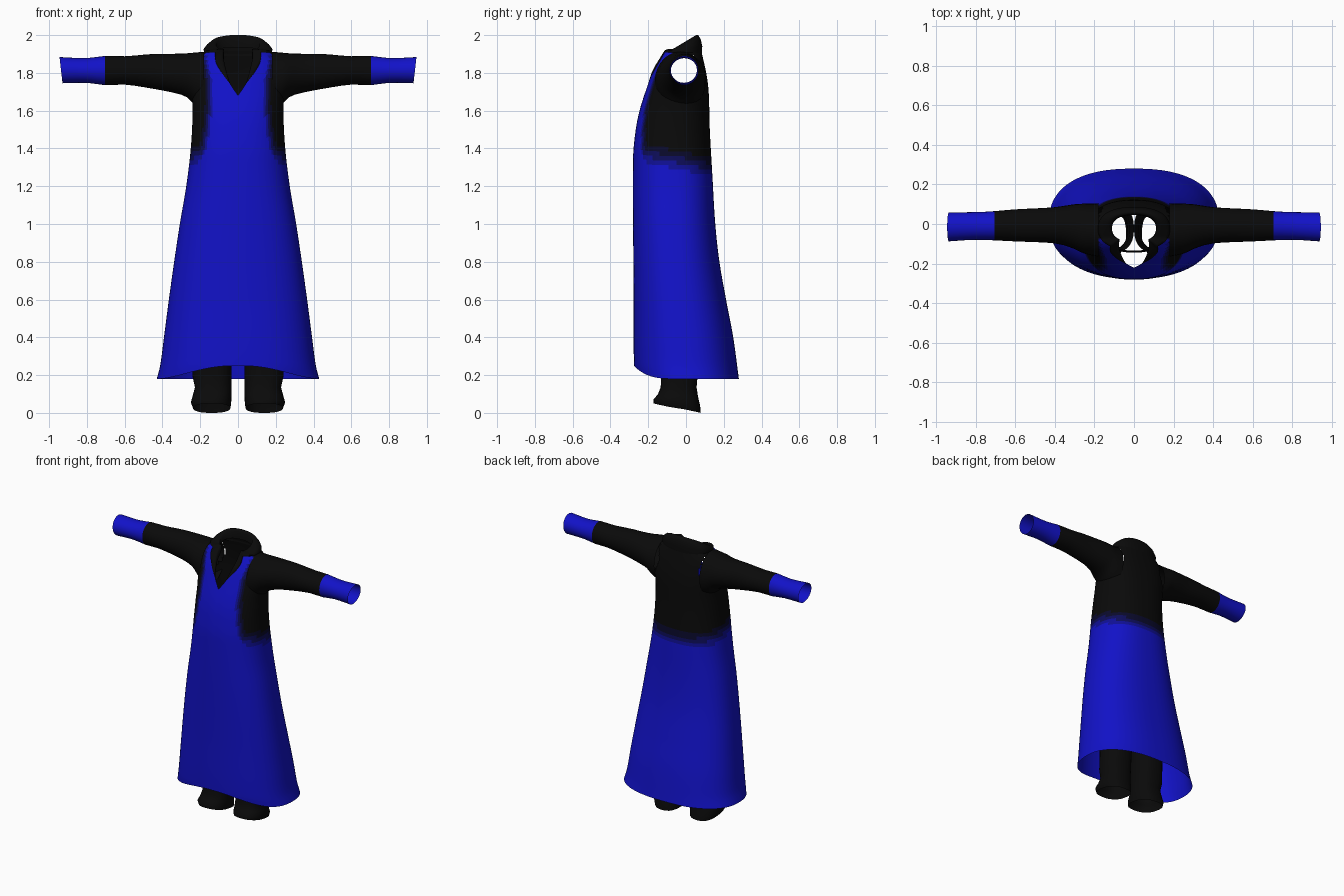
import bpy, bmesh, math

if "Cube" in bpy.data.objects:
    bpy.data.objects.remove(bpy.data.objects["Cube"])


def material(name, rgb):
    m = bpy.data.materials.new(name)
    m.diffuse_color = (*rgb, 1)
    m.use_nodes = True
    m.node_tree.nodes["Principled BSDF"].inputs["Base Color"].default_value = m.diffuse_color
    return m


# Fabric colours, ordered from black to full blue with the fade between
FABRIC = [material("black cloth", (0.003, 0.003, 0.003)),
          material("midnight blue", (0.003, 0.003, 0.025)),
          material("navy blue", (0.004, 0.004, 0.10)),
          material("deep blue", (0.005, 0.005, 0.30)),
          material("royal blue", (0.006, 0.006, 0.58))]
BLACK, BLUE = 0, 4


def curve(points, t):
    """Smooth interpolation through (t, value) pairs."""
    n = len(points)
    if t <= points[0][0]:
        return points[0][1]
    if t >= points[-1][0]:
        return points[-1][1]

    def slope(i):
        a, b = points[max(i - 1, 0)], points[min(i + 1, n - 1)]
        return (b[1] - a[1]) / (b[0] - a[0])
    for i in range(n - 1):
        (t0, v0), (t1, v1) = points[i], points[i + 1]
        if t <= t1:
            h = t1 - t0
            u = (t - t0) / h
            return ((2*u**3 - 3*u**2 + 1) * v0 + (u**3 - 2*u**2 + u) * h * slope(i)
                    + (3*u**2 - 2*u**3) * v1 + (u**3 - u**2) * h * slope(i + 1))


def loft(name, rings, paint=None, keep=None, angle=60):
    """Open tube through closed rings; paint picks the colour, keep filters faces."""
    bm = bmesh.new()
    rows = [[bm.verts.new(p) for p in ring] for ring in rings]
    n = len(rows[0])
    for a, b in zip(rows, rows[1:]):
        for i in range(n):
            j = (i + 1) % n
            bm.faces.new((a[i], a[j], b[j], b[i]))
    bmesh.ops.remove_doubles(bm, verts=bm.verts, dist=0.0002)
    bmesh.ops.recalc_face_normals(bm, faces=bm.faces)
    for f in list(bm.faces):
        c = f.calc_center_median()
        if keep and not keep(c):
            bm.faces.remove(f)
        else:
            f.material_index = paint(c) if paint else BLACK
    me = bpy.data.meshes.new(name)
    bm.to_mesh(me)
    bm.free()
    for m in FABRIC:
        me.materials.append(m)
    ob = bpy.data.objects.new(name, me)
    bpy.context.collection.objects.link(ob)
    bpy.context.view_layer.objects.active = ob
    ob.select_set(True)
    bpy.ops.object.shade_smooth_by_angle(angle=math.radians(angle))
    ob.select_set(False)
    return ob


def spow(v, e):
    return math.copysign(abs(v) ** e, v)


# Robe silhouette by height: half width, front depth and back depth
WIDTH = [(.18, .43), (.25, .412), (.4, .392), (.6, .366), (.8, .338), (1.0, .308),
         (1.2, .274), (1.4, .25), (1.6, .24), (1.7, .245), (1.8, .24), (1.86, .225),
         (1.89, .20), (1.92, .168)]
FRONT = [(.18, -.262), (.25, -.275), (.6, -.277), (1.35, -.28), (1.5, -.266), (1.6, -.246),
         (1.7, -.215), (1.8, -.18), (1.86, -.152), (1.92, -.125)]
BACK = [(.18, .28), (.4, .25), (.6, .212), (.8, .177), (1.0, .155), (1.25, .14),
        (1.5, .126), (1.7, .12), (1.8, .107), (1.92, .08)]
COLS, ROWS = 96, 72


def robe_point(th, z):
    w, f, b = curve(WIDTH, z), curve(FRONT, z), curve(BACK, z)
    mid = (f + b) / 2
    x = w * spow(math.cos(th), .84)
    y = mid + (b - f) / 2 * spow(math.sin(th), .84)
    return (x, y, z)


def hem(th):
    s = max(0, -math.sin(th))
    return .18 + .07 * s ** 4


def neckline(th):
    if math.sin(th) > 0:
        return 1.915
    return min(1.915, 1.68 + .36 * abs(math.cos(th)) ** .84)


def robe_paint(c):
    fade = (c.z - 1.265 + .2 * c.y) / .13
    if c.y < -.07:                       # blue front panel with rounded lower edge
        edge = curve([(1.3, .175), (1.45, .15), (1.6, .132), (1.75, .13), (1.9, .165)], c.z)
        side = (abs(c.x) - edge) / .05
        if fade < 1 and side < 1:
            fade = 1 - math.hypot(1 - fade, 1 - side)
        else:
            fade = min(fade, side)
    return max(0, min(4, 4 - math.floor(fade * 4 + .5)))


def outside_armhole(c):
    return not (abs(c.x) > .16 and math.hypot((c.y + .018) / .1, (c.z - 1.78) / .125) < 1)


# Robe body
angles = [2 * math.pi * i / COLS - math.pi / 2 for i in range(COLS)]
loft("robe_body", [[robe_point(t, hem(t) + (neckline(t) - hem(t)) * r / ROWS) for t in angles]
                   for r in range(ROWS + 1)], robe_paint, outside_armhole)


# Collar: rises from the neckline, highest at the back, and rolls inwards
def collar_point(th, scale, lift, drop=0):
    x, y, z = robe_point(th, neckline(th))
    grow = max(0, min(1, (z - 1.74) / .13))
    s = 1 + (scale - 1) * grow
    yt = -.02 + (y + .02) * s
    h = max(.012, 1.968 + .6 * yt - z) * grow
    return (x * s, yt, z + h * lift - drop * grow)


loft("collar", [[collar_point(t, s, l, d) for t in angles]
                for s, l, d in ((1.03, -.15, .01), (1.05, .25, 0), (.97, .62, 0), (.84, .92, 0),
                                (.74, 1, 0), (.66, .9, 0), (.64, .5, .02))], angle=80)


# Sleeves: bottom, top, front and back edges along the arm
LOW = [(.18, 1.60), (.235, 1.635), (.265, 1.668), (.32, 1.69), (.45, 1.716), (.6, 1.738),
       (.7, 1.735), (.8, 1.747), (.94, 1.745)]
TOP = [(.18, 1.912), (.3, 1.902), (.45, 1.9), (.6, 1.888), (.7, 1.89), (.8, 1.878), (.94, 1.884)]
NEAR = [(.18, -.165), (.25, -.15), (.32, -.118), (.4, -.098), (.6, -.088), (.8, -.08), (.94, -.088)]
FAR = [(.18, .105), (.3, .1), (.4, .085), (.6, .074), (.75, .062), (.94, .058)]


def sleeve_ring(x, side):
    lo, hi, f, b = (curve(k, x) for k in (LOW, TOP, NEAR, FAR))
    ring = []
    for i in range(28):
        t = 2 * math.pi * i / 28
        tilt = .008 * math.sin(t) * max(0, (x - .7) / .24)
        ring.append((side * (x + tilt), (f + b) / 2 + (b - f) / 2 * math.cos(t),
                     (lo + hi) / 2 + (hi - lo) / 2 * math.sin(t)))
    return ring


ARM = [.18, .21, .235, .25, .27, .3, .35, .4, .45, .5, .55, .6, .65, .705]
for side, label in ((1, "left"), (-1, "right")):
    loft(label + "_sleeve", [sleeve_ring(x, side) for x in ARM])
    loft(label + "_cuff", [sleeve_ring(x, side) for x in (.705, .75, .8, .85, .9, .937)],
         lambda c: BLUE)

# Trouser legs: height, inner x, outer x, front y, back y, forward hem slant
LEG = [(.025, .04, .238, -.172, .078, .025), (.055, .036, .25, -.172, .075, .018),
       (.09, .034, .24, -.15, .064, .006), (.135, .034, .228, -.134, .056, 0),
       (.2, .034, .242, -.132, .062, 0), (.4, .032, .235, -.135, .075, 0),
       (.65, .022, .225, -.14, .09, 0), (.86, .0, .215, -.145, .1, 0)]


def leg_ring(z, a, b, f, k, slant, side):
    ring = []
    for i in range(28):
        t = 2 * math.pi * i / 28
        ring.append((side * ((a + b) / 2 + (b - a) / 2 * spow(math.cos(t), .8)),
                     (f + k) / 2 + (k - f) / 2 * spow(math.sin(t), .85),
                     z - slant * math.sin(t)))
    return ring


for side, label in ((1, "left"), (-1, "right")):
    loft(label + "_trouser_leg", [leg_ring(*row, side) for row in LEG])

# Trouser waist joining both legs
loft("trouser_waist", [[(w * math.cos(t), -.02 + d * math.sin(t), z) for t in angles]
                       for z, w, d in ((.82, .218, .125), (.95, .212, .122), (1.08, .2, .115))])
